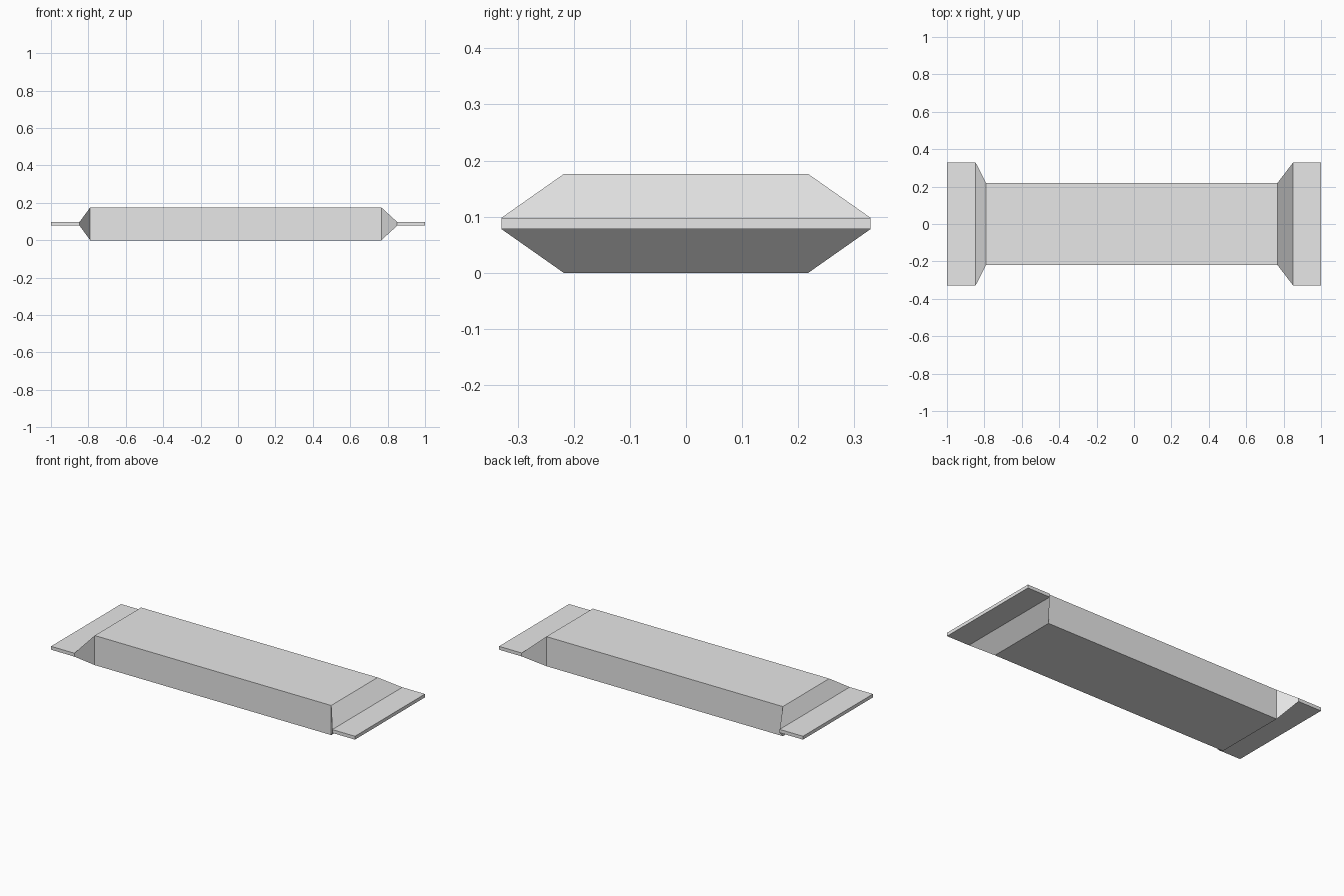
import bpy
import bmesh

cube = bpy.data.objects.get("Cube")
if cube:
    bpy.data.objects.remove(cube, do_unlink=True)


def flat_material(name, colour):
    mat = bpy.data.materials.new(name)
    mat.use_nodes = True
    mat.diffuse_color = colour
    mat.node_tree.nodes["Principled BSDF"].inputs["Base Color"].default_value = colour
    return mat


MID_Z = 0.088
TAB = (0.329, 0.01)     # half width, half height of the thin end tabs
BODY = (0.218, 0.088)   # half width, half height of the central bar


def loft(name, stations, mat):
    """Join rectangular sections placed along x into one closed solid."""
    bm = bmesh.new()
    rings = []
    for x, (w, h) in stations:
        corners = ((-w, -h), (w, -h), (w, h), (-w, h))
        rings.append([bm.verts.new((x, y, MID_Z + z)) for y, z in corners])
    for a, b in zip(rings, rings[1:]):
        for i in range(len(a)):
            j = (i + 1) % len(a)
            bm.faces.new((a[i], a[j], b[j], b[i]))
    bm.faces.new(rings[0])
    bm.faces.new(rings[-1])
    bmesh.ops.recalc_face_normals(bm, faces=bm.faces)
    mesh = bpy.data.meshes.new(name)
    bm.to_mesh(mesh)
    bm.free()
    mesh.materials.append(mat)
    obj = bpy.data.objects.new(name, mesh)
    bpy.context.collection.objects.link(obj)
    return obj


grey = flat_material("light grey", (0.8, 0.8, 0.8, 1))

# Bar with tapered shoulders running out to a flat tab at each end
loft("bar_with_end_tabs", [
    (-1.0, TAB), (-0.847, TAB),
    (-0.79, BODY), (0.766, BODY),
    (0.851, TAB), (1.0, TAB),
], grey)
